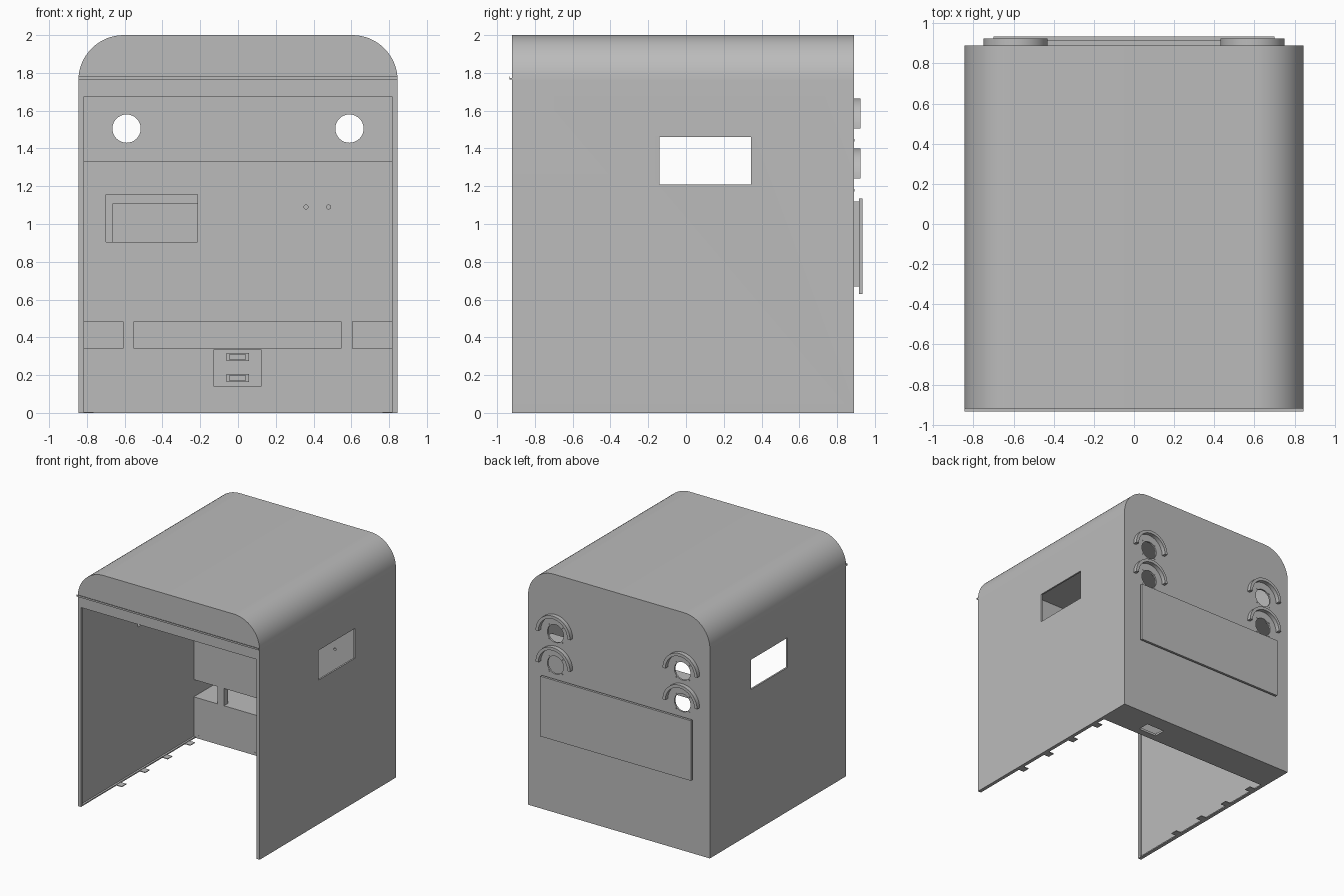
import bpy, bmesh
from math import pi, sin, cos, radians

if "Cube" in bpy.data.objects:
    bpy.data.objects.remove(bpy.data.objects["Cube"])

GREY = bpy.data.materials.new("light grey")
GREY.use_nodes = True
GREY.diffuse_color = (0.5, 0.5, 0.5, 1)
GREY.node_tree.nodes["Principled BSDF"].inputs["Base Color"].default_value = (0.5, 0.5, 0.5, 1)

W, FRONT, BACK, TOP, R = 0.845, -0.92, 0.89, 2.0, 0.24
T = 0.014                      # sheet thickness
PANEL_F, PANEL_B = 0.60, 0.65  # bulkhead front and back


def extrude(name, pts, y0, y1):
    """Extrude an x-z outline along y."""
    bm = bmesh.new()
    face = bm.faces.new([bm.verts.new((x, y0, z)) for x, z in pts])
    new = bmesh.ops.extrude_face_region(bm, geom=[face])["geom"]
    verts = [g for g in new if isinstance(g, bmesh.types.BMVert)]
    bmesh.ops.translate(bm, verts=verts, vec=(0, y1 - y0, 0))
    bmesh.ops.recalc_face_normals(bm, faces=bm.faces)
    me = bpy.data.meshes.new(name)
    bm.to_mesh(me)
    bm.free()
    ob = bpy.data.objects.new(name, me)
    bpy.context.collection.objects.link(ob)
    me.materials.append(GREY)
    return ob


def box(name, x0, x1, y0, y1, z0, z1):
    return extrude(name, [(x0, z0), (x1, z0), (x1, z1), (x0, z1)], y0, y1)


def arc(cx, cz, r, a0, a1, n):
    return [(cx + r * cos(radians(a0 + (a1 - a0) * i / n)),
             cz + r * sin(radians(a0 + (a1 - a0) * i / n))) for i in range(n + 1)]


def disc(name, x, z, r, y0, y1, n=32):
    return extrude(name, arc(x, z, r, 0, 360, n)[:-1], y0, y1)


def activate(ob):
    bpy.ops.object.select_all(action="DESELECT")
    ob.select_set(True)
    bpy.context.view_layer.objects.active = ob


def cut(ob, cutter):
    activate(ob)
    mod = ob.modifiers.new("cut", "BOOLEAN")
    mod.operation = "DIFFERENCE"
    mod.solver = "EXACT"
    mod.object = cutter
    bpy.ops.object.modifier_apply(modifier=mod.name)
    bpy.data.objects.remove(cutter)


def smooth(ob):
    activate(ob)
    bpy.ops.object.shade_smooth_by_angle(angle=radians(30))


def arch(inset=0):
    """Rounded-top outline, from bottom right over to bottom left."""
    w, r, c = W - inset, R - inset, W - R
    return ([(w, 0)] + arc(c, TOP - R, r, 0, 90, 16)
            + arc(-c, TOP - R, r, 90, 180, 16) + [(-w, 0)])


# Side walls and roof, with a window through both sides
shell = extrude("side_walls_and_roof", arch() + arch(T)[::-1], FRONT, BACK)
cut(shell, box("window_cutter", -1, 1, -0.14, 0.345, 1.21, 1.46))
smooth(shell)

# Front frame around the open front, and the rain lip above it
opening = [(-0.815, 0), (-0.815, 1.675), (0.815, 1.675), (0.815, 0)]
smooth(extrude("front_frame", arch() + opening, FRONT, FRONT + 0.02))
box("rain_lip", -W, W, -0.935, FRONT, 1.765, 1.772)
box("rain_lip_edge", -W, W, -0.935, -0.931, 1.765, 1.78)

# Back wall with four lamp holes and the service opening
back = extrude("back_wall", arch(), BACK - T, BACK)
LAMPS = [(x, z) for x in (-0.59, 0.59) for z in (1.505, 1.24)]
for x, z in LAMPS:
    cut(back, disc("lamp_cutter", x, z, 0.075, 0.8, 1.0))
cut(back, box("service_cutter", -0.665, 0.665, 0.8, 1.0, 0.69, 1.105))
smooth(back)

# Lamp hoods and the screws around each lamp hole
for x, z in LAMPS:
    hood = extrude("lamp_hood", arc(x, z, 0.16, 0, 180, 24)
                   + arc(x, z, 0.135, 180, 0, 24), BACK, 0.925)
    smooth(hood)
    for dx in (-0.062, 0.062):
        for dz in (-0.062, 0.062):
            disc("lamp_screw", x + dx, z + dz, 0.007, BACK - T - 0.003, BACK + 0.003, 10)

# Back service cover: hollow neck and outer plate
neck = box("service_neck", -0.68, 0.68, BACK, 0.915, 0.67, 1.12)
cut(neck, box("neck_cutter", -0.665, 0.665, 0.8, 1.0, 0.69, 1.105))
box("service_cover", -0.70, 0.70, 0.915, 0.935, 0.63, 1.135)

# Bulkhead with its openings
IN = W - T
panel = box("bulkhead", -IN, IN, PANEL_F, PANEL_B, 0, 1.333)
for x0, x1, z0, z1 in ((-0.70, -0.215, 0.905, 1.155), (-0.9, -0.61, 0.34, 0.485),
                       (-0.55, 0.545, 0.34, 0.485), (0.605, 0.9, 0.34, 0.485)):
    cut(panel, box("panel_cutter", x0, x1, 0.5, 0.7, z0, z1))
for x in (0.36, 0.48):
    cut(panel, disc("switch_cutter", x, 1.09, 0.011, 0.5, 0.7, 16))
for x in (-0.787, -0.263, 0.261, 0.785):
    for z in (0.02, 1.315):
        disc("bulkhead_screw", x, z, 0.007, PANEL_F - 0.004, PANEL_F, 10)

# Shelves joining the bulkhead to the back wall
box("top_shelf", -IN, IN, PANEL_B, BACK - T, 1.315, 1.333)
box("lower_shelf", -IN, IN, PANEL_B, BACK - T, 0.32, 0.34)
floor = box("floor", -IN, IN, PANEL_B, BACK - T, 0, 0.018)
cut(floor, box("cable_cutter", 0.33, 0.5, 0.66, 0.76, -0.1, 0.1))

# Connector plate with two sockets
box("connector_plate", -0.13, 0.125, PANEL_F - 0.008, PANEL_F, 0.14, 0.335)
for z in (0.185, 0.295):
    socket = box("socket", -0.062, 0.057, PANEL_F - 0.02, PANEL_F - 0.008, z - 0.021, z + 0.021)
    cut(socket, box("socket_cutter", -0.045, 0.04, 0.5, PANEL_F - 0.01, z - 0.013, z + 0.013))
for x in (-0.117, 0.112):
    for z in (0.16, 0.32):
        disc("connector_screw", x, z, 0.008, PANEL_F - 0.012, PANEL_F - 0.008, 10)

# Bottom lips and fixing tabs along both sides
for side in (-1, 1):
    def strip(name, inner, y0, y1, z1):
        xs = sorted((side * inner, side * IN))
        return box(name, xs[0], xs[1], y0, y1, 0, z1)
    strip("bottom_lip", 0.815, FRONT + 0.02, PANEL_F, 0.01)
    for y in (-0.42, -0.11, 0.19, 0.49):
        strip("fixing_tab", 0.765, y - 0.03, y + 0.03, 0.006)
